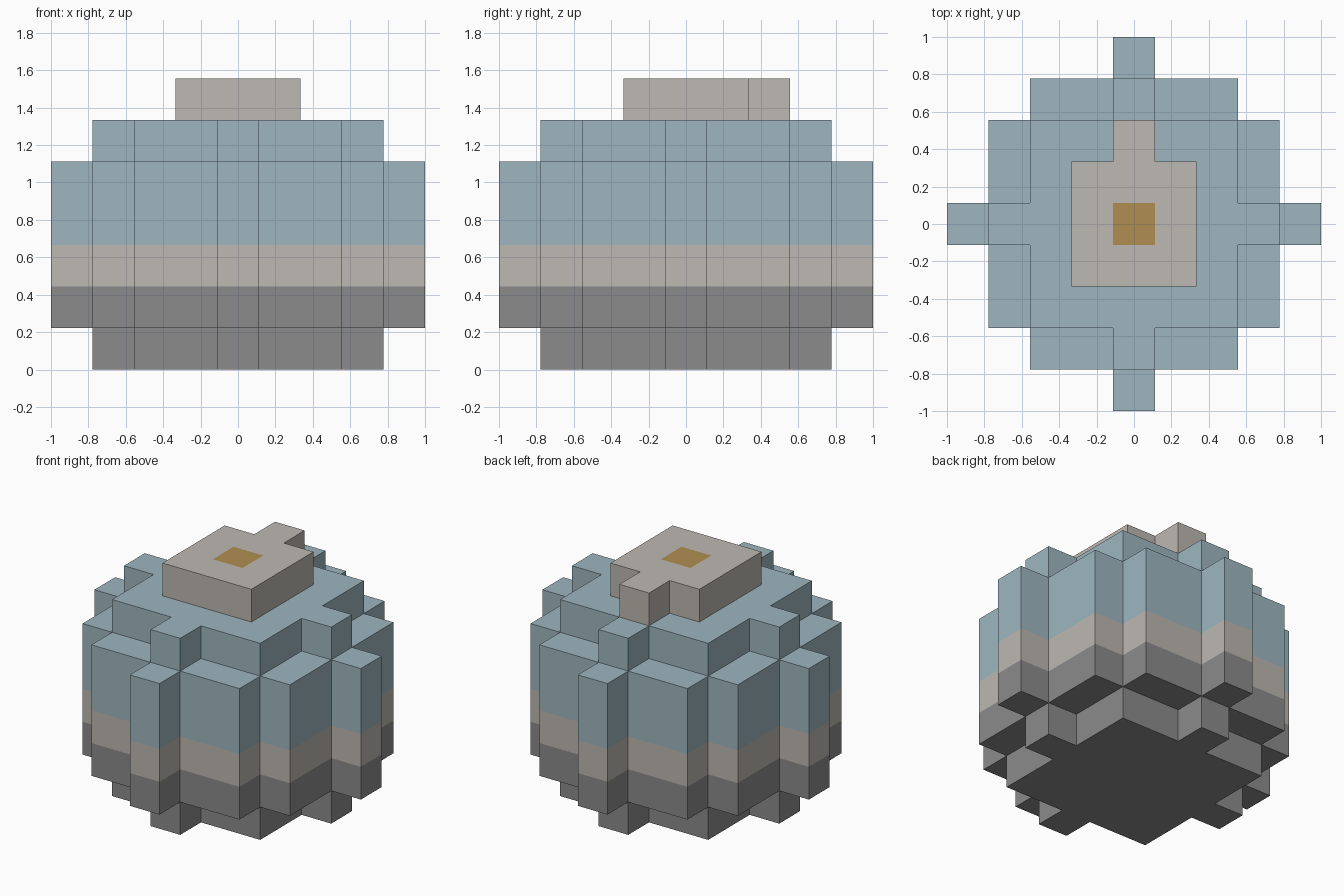
import bpy
import bmesh
from mathutils import Vector

UNIT = 2 / 9  # edge of one block

cube = bpy.data.objects.get("Cube")
if cube:
    bpy.data.objects.remove(cube, do_unlink=True)


def material(name, rgb):
    mat = bpy.data.materials.new(name)
    color = (*rgb, 1)
    mat.use_nodes = True
    mat.diffuse_color = color
    bsdf = next(n for n in mat.node_tree.nodes if n.type == "BSDF_PRINCIPLED")
    bsdf.inputs["Base Color"].default_value = color
    return mat


blue = material("dusty blue", (0.342, 0.468, 0.521))
beige = material("warm beige", (0.508, 0.479, 0.445))
gray = material("stone gray", (0.258, 0.258, 0.258))
gold = material("dull gold", (0.434, 0.270, 0.084))


def disc(reach):
    """Stepped round layer: reach[j] is the half-width of the row j away from the middle."""
    n = len(reach) - 1
    return {(x, y) for y in range(-n, n + 1)
            for x in range(-reach[abs(y)], reach[abs(y)] + 1)}


def stack(layer, bottom, top):
    return {(x, y, z) for x, y in layer for z in range(bottom, top)}


wide = disc([4, 3, 3, 2, 0])
narrow = disc([3, 2, 2, 0])
button = {(0, 0)}
cap = (disc([1, 1]) | {(0, 2)}) - button

# Parts from the ground up: name, colour, blocks
parts = [
    ("base", gray, stack(narrow, 0, 1)),
    ("lower_rim", gray, stack(wide, 1, 2)),
    ("middle_band", beige, stack(wide, 2, 3)),
    ("upper_shell", blue, stack(wide, 3, 5)),
    ("crown", blue, stack(narrow, 5, 6)),
    ("cap", beige, stack(cap, 6, 7)),
    ("button", gold, stack(button, 6, 7)),
]
solid = set().union(*(blocks for _, _, blocks in parts))


def build(name, mat, blocks):
    """Skin the outer sides of a part's blocks, then merge the flat areas."""
    bm = bmesh.new()
    for block in sorted(blocks):
        centre = Vector(block) + Vector((0, 0, 0.5))
        for axis in range(3):
            for sign in (-1, 1):
                n = Vector((0, 0, 0))
                n[axis] = sign
                if tuple(int(c) for c in Vector(block) + n) in solid:
                    continue
                u = Vector((n.y, n.z, n.x))
                v = n.cross(u)
                corners = (-u - v, u - v, u + v, v - u)
                bm.faces.new([bm.verts.new((centre + (n + c) / 2) * UNIT)
                              for c in corners])
    bmesh.ops.remove_doubles(bm, verts=bm.verts, dist=UNIT / 100)
    bmesh.ops.dissolve_limit(bm, angle_limit=0.01, verts=bm.verts, edges=bm.edges)
    mesh = bpy.data.meshes.new(name)
    bm.to_mesh(mesh)
    bm.free()
    mesh.materials.append(mat)
    bpy.context.collection.objects.link(bpy.data.objects.new(name, mesh))


for part in parts:
    build(*part)
